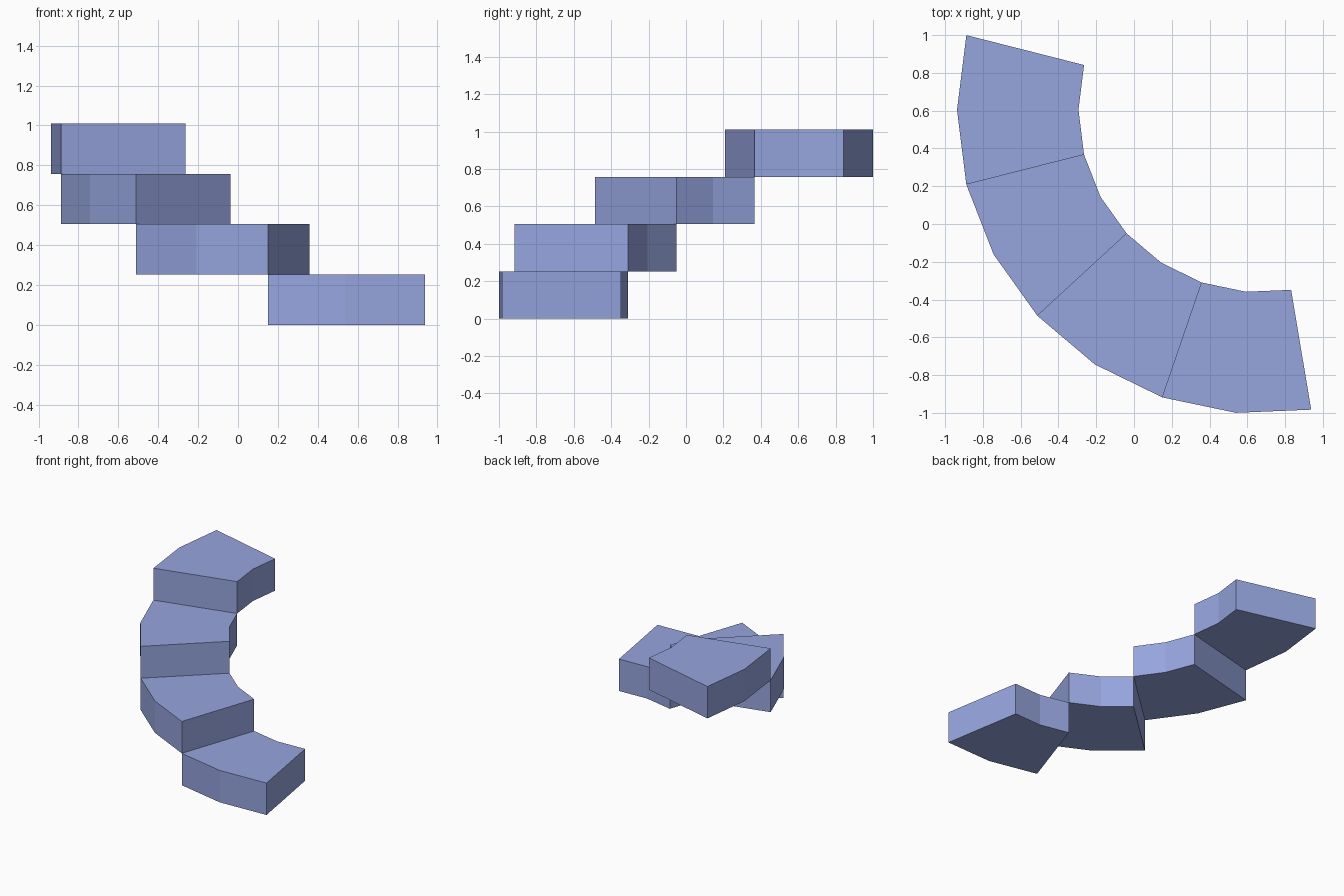
import bpy, bmesh, math

if "Cube" in bpy.data.objects:
    bpy.data.objects.remove(bpy.data.objects["Cube"])

CX, CY = 0.672, 0.604        # centre of the stair curve
R_OUT, R_IN = 1.609, 0.966
START, STEP = 279.52, 14.22  # degrees; each tread spans two segments
RISE = 0.2525

blue = bpy.data.materials.new("periwinkle_blue")
blue.diffuse_color = (0.305, 0.376, 0.73, 1)
blue.use_nodes = True
blue.node_tree.nodes["Principled BSDF"].inputs["Base Color"].default_value = blue.diffuse_color


def point(radius, segment):
    a = math.radians(START - STEP * segment)
    return CX + radius * math.cos(a), CY + radius * math.sin(a)


def stair_block(index):
    # curved wedge outline, extruded up by one rise
    segs = [2 * index + k for k in range(3)]
    outline = [point(R_OUT, s) for s in segs] + [point(R_IN, s) for s in reversed(segs)]
    bm = bmesh.new()
    base = bm.faces.new([bm.verts.new((x, y, index * RISE)) for x, y in outline])
    ext = bmesh.ops.extrude_face_region(bm, geom=[base], use_keep_orig=True)
    top = [v for v in ext["geom"] if isinstance(v, bmesh.types.BMVert)]
    bmesh.ops.translate(bm, verts=top, vec=(0, 0, RISE))
    bmesh.ops.recalc_face_normals(bm, faces=bm.faces)
    mesh = bpy.data.meshes.new(f"stair_step_{index + 1}")
    bm.to_mesh(mesh)
    bm.free()
    mesh.materials.append(blue)
    obj = bpy.data.objects.new(mesh.name, mesh)
    bpy.context.collection.objects.link(obj)


# four rising steps
for i in range(4):
    stair_block(i)
